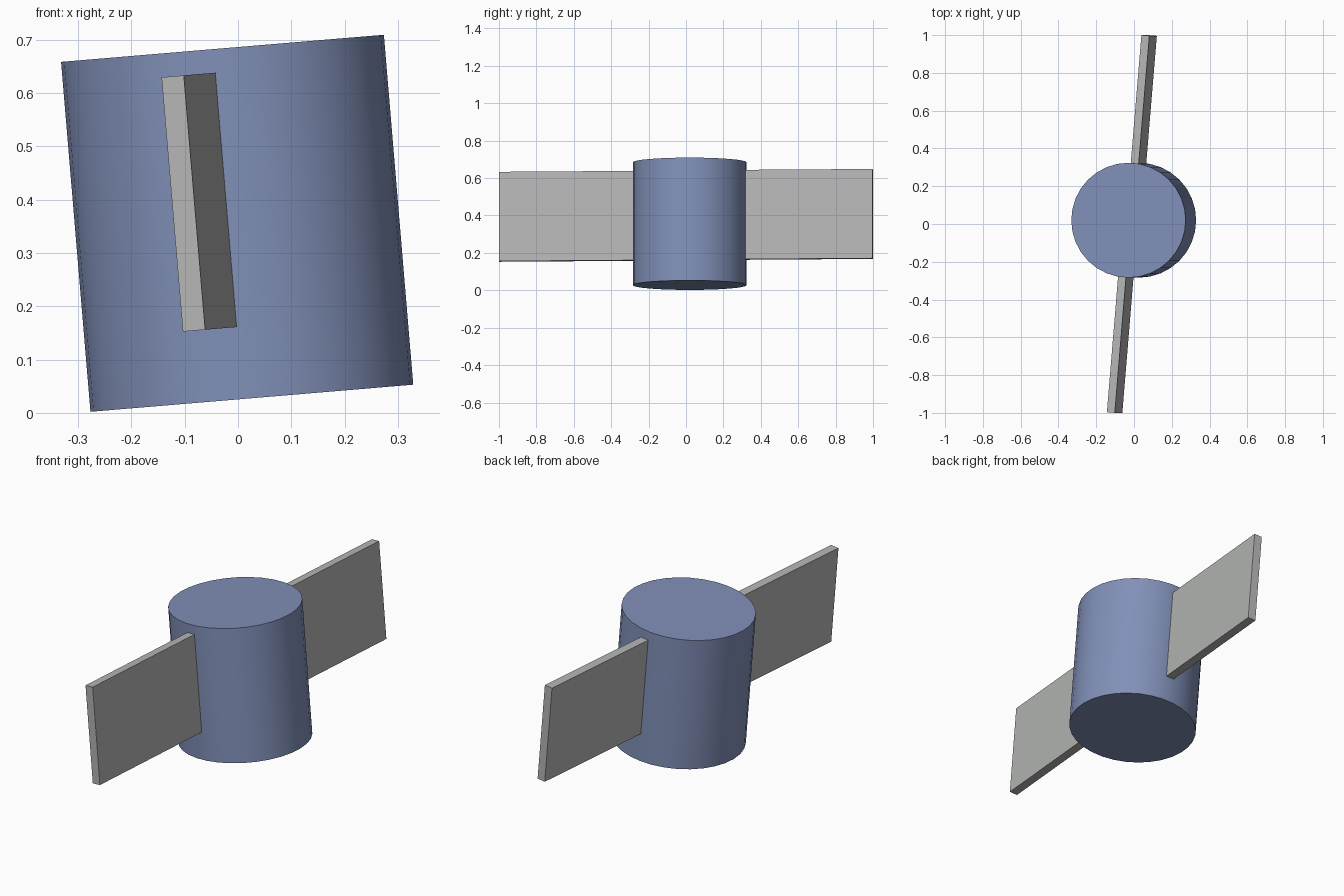
import bpy, bmesh, math
from mathutils import Matrix, Vector

if "Cube" in bpy.data.objects:
    bpy.data.objects.remove(bpy.data.objects["Cube"])

# whole model leans slightly towards -x
LEAN = Matrix.Translation((0.026, 0.02, 0.0275)) @ Matrix.Rotation(math.radians(-4.8), 4, 'Y')


def material(name, color):
    m = bpy.data.materials.new(name)
    m.diffuse_color = (*color, 1)
    m.use_nodes = True
    m.node_tree.nodes["Principled BSDF"].inputs["Base Color"].default_value = m.diffuse_color
    return m


def finish(bm, name, mat, matrix):
    bmesh.ops.recalc_face_normals(bm, faces=bm.faces)
    me = bpy.data.meshes.new(name)
    bm.to_mesh(me)
    bm.free()
    me.materials.append(mat)
    ob = bpy.data.objects.new(name, me)
    ob.matrix_world = matrix
    bpy.context.collection.objects.link(ob)
    return ob


blue = material("slate blue", (0.22, 0.28, 0.48))
grey = material("light grey", (0.46, 0.47, 0.46))

# hub: capped cylinder with smooth wall
HEIGHT, RADIUS = 0.659, 0.304
bm = bmesh.new()
bmesh.ops.create_cone(bm, cap_ends=True, segments=32, radius1=RADIUS, radius2=RADIUS,
                      depth=HEIGHT, matrix=Matrix.Translation((0, 0, HEIGHT / 2)))
hub = finish(bm, "hub", blue, LEAN)
bpy.context.view_layer.objects.active = hub
hub.select_set(True)
bpy.ops.object.shade_smooth_by_angle(angle=math.radians(30))


# blades: thin plates, rooted just inside the hub wall
def blade(name, root, tip):
    root, tip = Vector(root), Vector(tip)
    d = tip - root
    turn = Matrix.Rotation(math.atan2(d.y, d.x), 4, 'Z')
    mid = (root + tip) / 2
    bm = bmesh.new()
    bmesh.ops.create_cube(bm, size=1, matrix=Matrix.Diagonal((d.length, 0.042, 0.479, 1)))
    finish(bm, name, grey, LEAN @ Matrix.Translation((mid.x, mid.y, 0.375)) @ turn)


blade("front_blade", (-0.034, -0.25), (-0.0976, -1.018))
blade("back_blade", (0.025, 0.25), (0.0858, 0.978))
